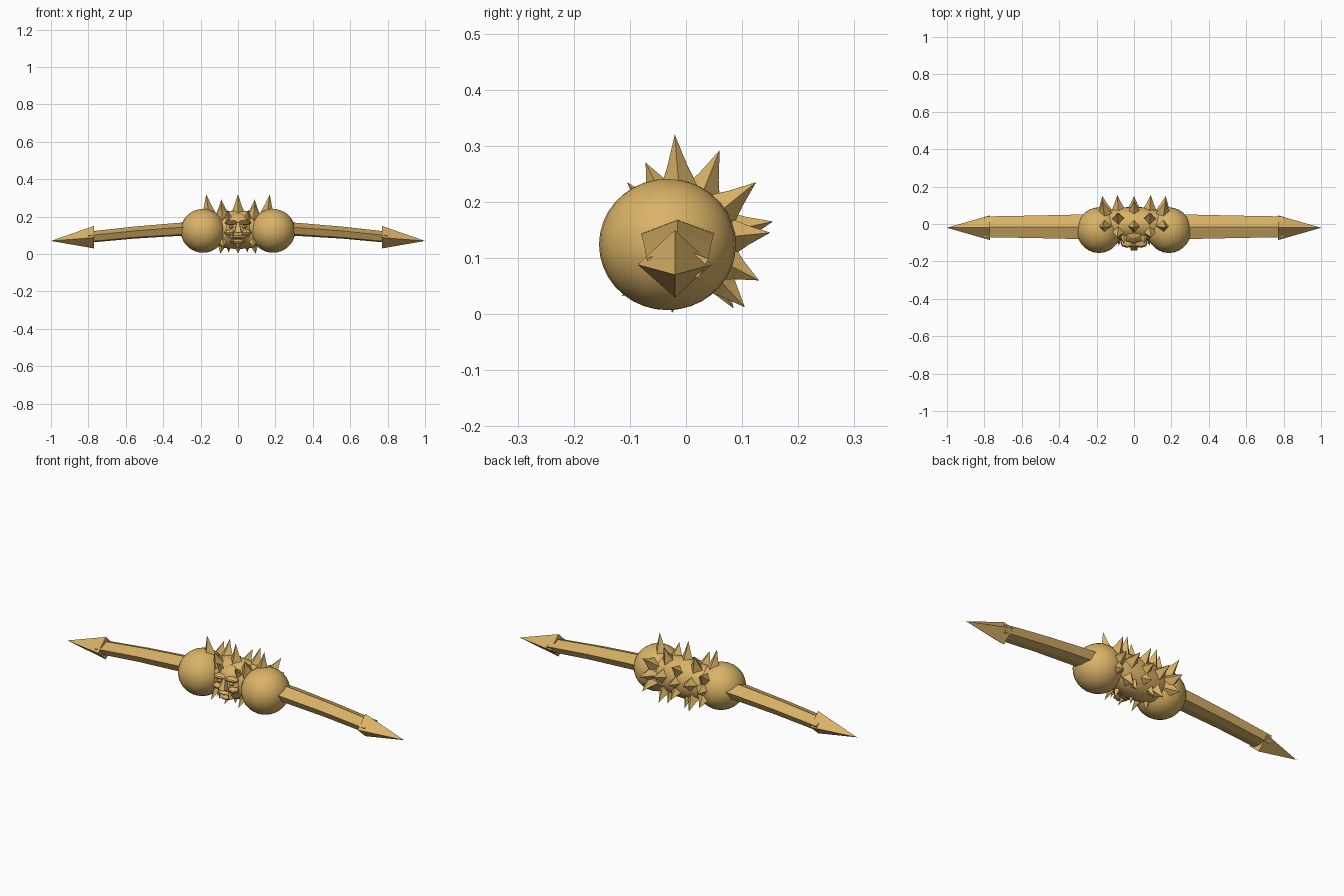
import bpy, bmesh, math
from mathutils import Vector

if "Cube" in bpy.data.objects:
    bpy.data.objects.remove(bpy.data.objects["Cube"])

mat = bpy.data.materials.new("tan")
mat.diffuse_color = (0.70, 0.45, 0.135, 1)
mat.use_nodes = True
mat.node_tree.nodes["Principled BSDF"].inputs["Base Color"].default_value = mat.diffuse_color


def finish(bm, name, smooth=False):
    bmesh.ops.recalc_face_normals(bm, faces=bm.faces)
    me = bpy.data.meshes.new(name)
    bm.to_mesh(me)
    bm.free()
    me.materials.append(mat)
    for p in me.polygons:
        p.use_smooth = smooth
    ob = bpy.data.objects.new(name, me)
    bpy.context.collection.objects.link(ob)
    return ob


def ellipsoid(bm, c, s, seg=24, rings=14):
    r = bmesh.ops.create_uvsphere(bm, u_segments=seg, v_segments=rings, radius=1)
    for v in r['verts']:
        v.co = Vector([a * b + d for a, b, d in zip(v.co, s, c)])


def loft(bm, rings, tip=None):
    """Skin rings of points, closing the start and ending in a cap or a point."""
    vs = [[bm.verts.new(p) for p in r] for r in rings]
    n = len(vs[0])
    for a, b in zip(vs, vs[1:]):
        for i in range(n):
            bm.faces.new((a[i], a[(i + 1) % n], b[(i + 1) % n], b[i]))
    bm.faces.new(vs[0])
    if tip:
        t = bm.verts.new(tip)
        for i in range(n):
            bm.faces.new((vs[-1][i], vs[-1][(i + 1) % n], t))
    else:
        bm.faces.new(vs[-1])


def spike(bm, base, tip, r):
    """Four-sided thorn with a flared foot."""
    base, tip = Vector(base), Vector(tip)
    d = tip - base
    side = Vector((1, 0, 0))
    up = d.cross(side).normalized()
    side = up.cross(d).normalized()
    rings = []
    for t, k in ((0, 1.25), (0.3, 0.85), (0.55, 0.5)):
        c = base + d * t
        rings.append([c + side * r * k, c + up * r * k, c - side * r * k, c - up * r * k])
    loft(bm, rings, tip)


for s, label in ((1, "right"), (-1, "left")):
    # shoulder ball
    bm = bmesh.new()
    ellipsoid(bm, (s * 0.187, -0.033, 0.124), (0.119, 0.122, 0.117), 28, 18)
    finish(bm, label + "_ball", True)

    # six-sided shaft
    bm = bmesh.new()
    prof = ((0, .035), (.065, .01), (.045, -.028), (0, -.035), (-.045, -.028), (-.065, .01))
    loft(bm, [[(s * x, -0.015 + y * k, z0 + z * k) for y, z in prof]
              for x, z0, k in ((0.25, 0.135, 1), (0.315, 0.132, 1), (0.55, 0.115, 0.92), (0.80, 0.09, 0.85))])
    finish(bm, label + "_shaft")

    # four-sided spear head
    bm = bmesh.new()
    dia = ((0, .062), (.066, 0), (0, -.058), (-.066, 0))
    loft(bm, [[(s * 0.77, -0.02 + y, 0.088 + z) for y, z in dia]], (s * 1.0, -0.02, 0.07))
    finish(bm, label + "_spear_head")

# central body
bm = bmesh.new()
ellipsoid(bm, (0, 0.0, 0.13), (0.215, 0.092, 0.103), 24, 16)
finish(bm, "body", True)

# spikes wrapping over the top, back and underside, staggered by column
wide = ((-.02, .32), (.125, .235), (.15, .145), (.13, .06))
narrow = ((-.072, .27), (.06, .292), (.155, .165), (.105, .012))
bm = bmesh.new()
for x, tips in ((0, wide), (.17, wide), (-.17, wide), (.09, narrow), (-.09, narrow)):
    for y, z in tips:
        c = Vector((x * 0.85, -0.005, 0.13))
        t = Vector((x, y, z))
        d = (t - c).normalized()
        spike(bm, c + d * 0.065, t, 0.036)
for x in (-0.09, 0, 0.09):
    spike(bm, (x * 0.9, -0.01, 0.075), (x * 1.05, -0.025, 0.002), 0.032)
    spike(bm, (x * 0.9, -0.05, 0.08), (x * 0.9, -0.115, 0.032), 0.024)
for x in (-0.05, 0.05):
    spike(bm, (x, -0.05, 0.17), (x * 1.1, -0.105, 0.235), 0.026)
    spike(bm, (x, 0.04, 0.08), (x, 0.085, 0.01), 0.028)
finish(bm, "spikes")

# carved face between the balls
bm = bmesh.new()
ellipsoid(bm, (0, -0.05, 0.13), (0.085, 0.065, 0.088), 10, 8)
for s in (1, -1):
    ellipsoid(bm, (s * 0.035, -0.1, 0.168), (0.036, 0.026, 0.013), 8, 6)   # brow
    ellipsoid(bm, (s * 0.045, -0.1, 0.115), (0.028, 0.026, 0.016), 8, 6)   # cheek
    ellipsoid(bm, (s * 0.035, -0.105, 0.145), (0.014, 0.012, 0.009), 8, 6)  # eye
    spike(bm, (s * 0.03, -0.11, 0.098), (s * 0.033, -0.13, 0.068), 0.01)   # fang
ellipsoid(bm, (0, -0.1, 0.092), (0.045, 0.032, 0.009), 8, 6)               # upper lip
ellipsoid(bm, (0, -0.095, 0.066), (0.04, 0.03, 0.012), 8, 6)               # jaw
loft(bm, [[(-.022, -.09, .113), (.022, -.09, .113), (.017, -.142, .116), (-.017, -.142, .116)],
          [(-.009, -.09, .17), (.009, -.09, .17), (.007, -.118, .168), (-.007, -.118, .168)]])  # nose
finish(bm, "face")
